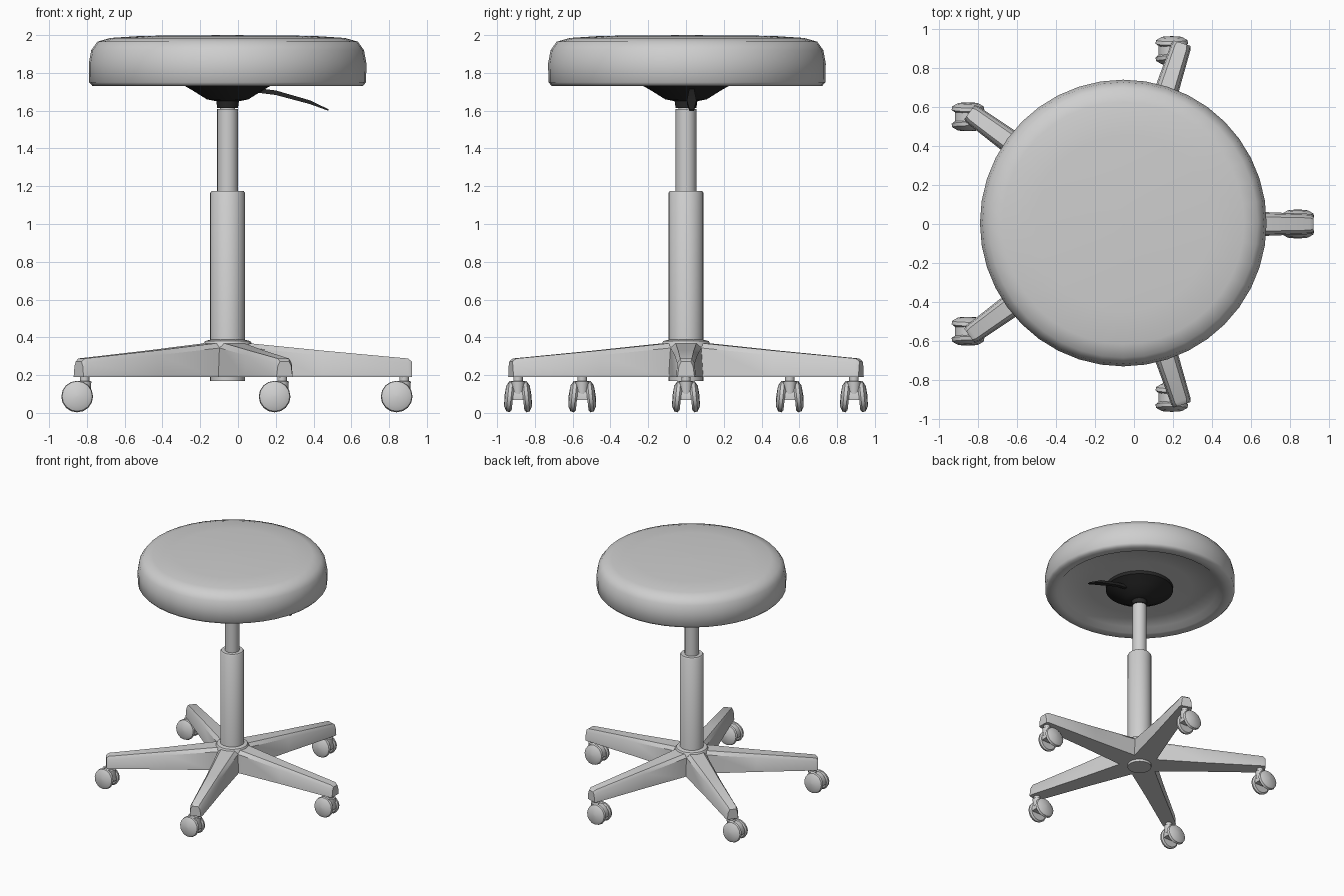
import bpy, bmesh, math
from mathutils import Matrix, Vector

if "Cube" in bpy.data.objects:
    bpy.data.objects.remove(bpy.data.objects["Cube"], do_unlink=True)

CX = -0.055   # column axis


def material(name, value):
    m = bpy.data.materials.new(name)
    m.use_nodes = True
    colour = (value, value, value, 1)
    m.diffuse_color = colour
    m.node_tree.nodes["Principled BSDF"].inputs["Base Color"].default_value = colour
    return m


GREY = material("light grey", 0.62)
BLACK = material("black", 0.02)


def finish(name, bm, mat, matrix=Matrix(), angle=35):
    bmesh.ops.remove_doubles(bm, verts=bm.verts, dist=0.0001)
    bmesh.ops.recalc_face_normals(bm, faces=bm.faces)
    mesh = bpy.data.meshes.new(name)
    bm.to_mesh(mesh)
    bm.free()
    mesh.materials.append(mat)
    ob = bpy.data.objects.new(name, mesh)
    bpy.context.collection.objects.link(ob)
    ob.matrix_world = matrix
    bpy.ops.object.select_all(action='DESELECT')
    ob.select_set(True)
    bpy.context.view_layer.objects.active = ob
    bpy.ops.object.shade_smooth_by_angle(angle=math.radians(angle))
    return ob


def loft(name, sections, mat, matrix=Matrix(), angle=35):
    """Skin a row of equal-length closed sections and cap both ends."""
    bm = bmesh.new()
    rings = [[bm.verts.new(p) for p in s] for s in sections]
    n = len(rings[0])
    for a, b in zip(rings, rings[1:]):
        for i in range(n):
            j = (i + 1) % n
            bm.faces.new((a[i], a[j], b[j], b[i]))
    bm.faces.new(rings[0])
    bm.faces.new(rings[-1])
    return finish(name, bm, mat, matrix, angle)


def lathe(name, profile, mat, matrix=None, steps=32, angle=35):
    """Turn (radius, height) points around the local z axis."""
    sections = []
    for r, z in profile:
        r = max(r, 0.002)
        turn = [2 * math.pi * i / steps for i in range(steps)]
        sections.append([(r * math.cos(t), r * math.sin(t), z) for t in turn])
    return loft(name, sections, mat, matrix or Matrix.Translation((CX, 0, 0)), angle)


# Cushion with a rolled lip and a shallow recess underneath
lathe("seat_cushion", [
    (0.0, 1.78), (0.4, 1.775), (0.6, 1.765), (0.64, 1.73), (0.715, 1.73),
    (0.733, 1.75), (0.735, 1.85), (0.722, 1.92), (0.69, 1.965),
    (0.62, 1.985), (0.45, 1.996), (0.0, 2.0)], GREY,
    Matrix.Translation((CX, 0.005, 0)), 40, 50)

# Mounting plate and height lever
lathe("seat_mount", [(0.26, 1.785), (0.26, 1.75), (0.19, 1.71), (0.11, 1.66),
                     (0.06, 1.65), (0.055, 1.615)], BLACK)


def lever_section(x, z, w, h):
    return [(x, -w, z - h), (x, w, z - h), (x, w, z + h), (x, -w, z + h)]


loft("height_lever", [lever_section(0.08, 1.71, 0.012, 0.012),
                      lever_section(0.2, 1.695, 0.015, 0.012),
                      lever_section(0.38, 1.645, 0.025, 0.01),
                      lever_section(0.48, 1.603, 0.012, 0.004)],
     BLACK, Matrix.Translation((0, 0.03, 0)))

# Gas lift column
lathe("inner_column", [(0.055, 1.1), (0.055, 1.61), (0.04, 1.61), (0.04, 1.66)], GREY, steps=24)
lathe("outer_column", [(0.092, 0.17), (0.092, 1.165), (0.085, 1.175), (0.05, 1.175)],
      GREY, steps=28)
lathe("base_hub", [(0.135, 0.19), (0.135, 0.355), (0.12, 0.38), (0.09, 0.388)], GREY, steps=20)


# Five tapered legs, each with a twin-wheel caster
def leg_section(r, bottom, top, height):
    low, shoulder = 0.19, height - 0.025
    return [(r, -bottom, low), (r, bottom, low), (r, top * 1.1, shoulder),
            (r, top * 0.75, height), (r, -top * 0.75, height), (r, -top * 1.1, shoulder)]


WHEEL = [(0.0, -0.016), (0.072, -0.016), (0.084, -0.006), (0.08, 0.012),
         (0.055, 0.026), (0.0, 0.03)]

for k in range(5):
    a = math.radians(72 * k)
    spin = Matrix.Translation((CX, 0, 0)) @ Matrix.Rotation(a, 4, 'Z')
    loft(f"leg_{k + 1}", [leg_section(0.04, 0.095, 0.08, 0.375),
                          leg_section(0.15, 0.09, 0.072, 0.365),
                          leg_section(0.5, 0.07, 0.055, 0.33),
                          leg_section(0.955, 0.052, 0.042, 0.288),
                          leg_section(0.975, 0.045, 0.034, 0.272)], GREY, spin)

    pivot = Vector((CX + 0.935 * math.cos(a), 0.935 * math.sin(a), 0))
    lathe(f"caster_stem_{k + 1}", [(0.03, 0.1), (0.035, 0.165), (0.025, 0.17), (0.025, 0.2)],
          GREY, Matrix.Translation(pivot), 12)
    centre = pivot + Vector((-0.04, 0, 0.087))

    # Arched hood between the two wheels
    arch = [math.radians(d) for d in range(-15, 196, 30)]
    sections = [[(0.07 * math.cos(t), y, 0.075 * math.sin(t)) for t in arch]
                for y in (-0.032, 0.032)]
    loft(f"caster_hood_{k + 1}", sections, GREY, Matrix.Translation(centre))

    for side, word in ((-1, "right"), (1, "left")):
        tilt = Matrix.Rotation(math.radians(-84 * side), 4, 'X')
        place = Matrix.Translation(centre + Vector((0, 0.042 * side, 0))) @ tilt
        lathe(f"caster_wheel_{k + 1}_{word}", WHEEL, GREY, place, 16)
